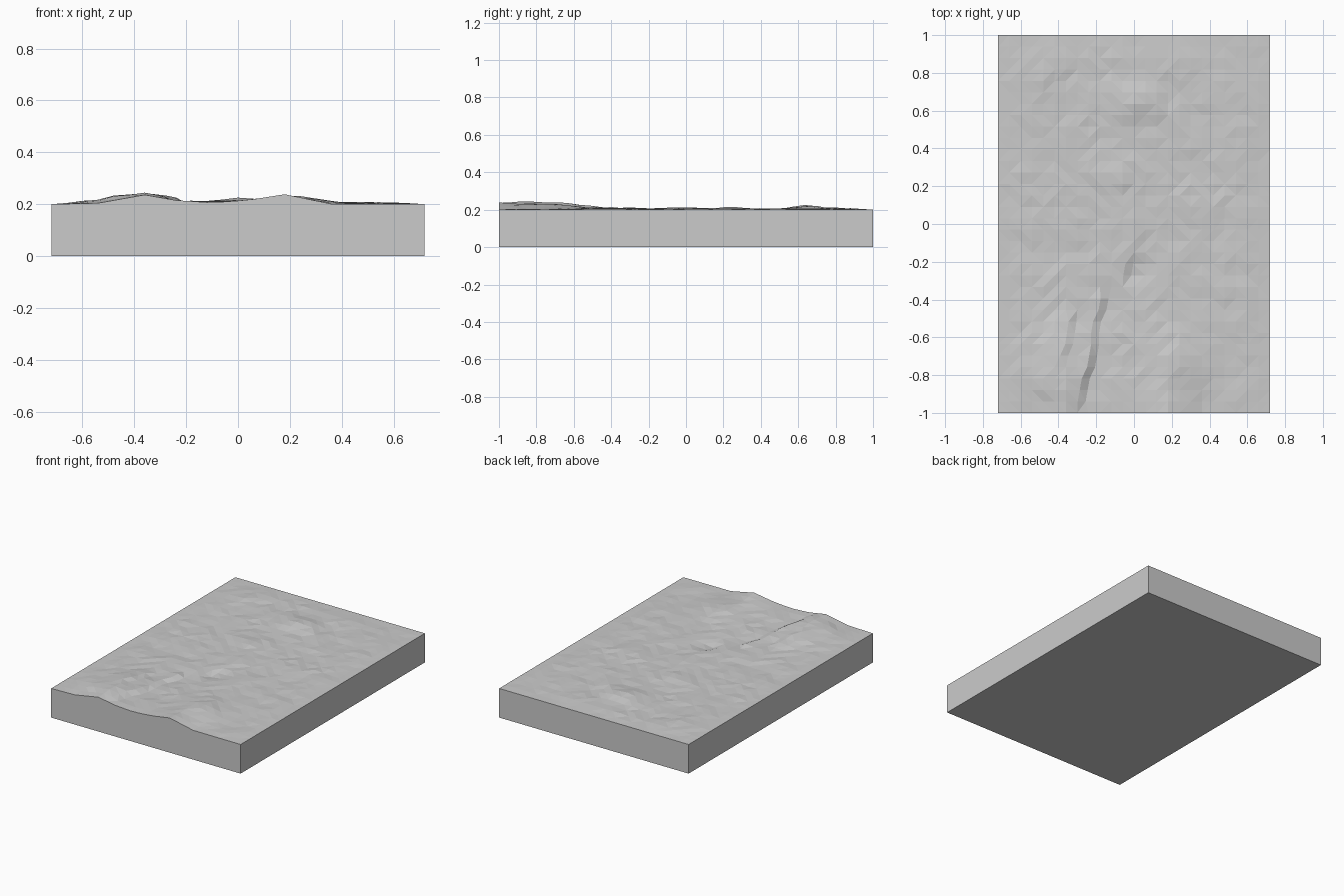
import bpy
import bmesh
import math
import random
from mathutils import Vector, noise

cube = bpy.data.objects.get("Cube")
if cube:
    bpy.data.objects.remove(cube, do_unlink=True)

random.seed(4)
HALF_X, HALF_Y, BASE = 0.72, 1.0, 0.2
CELLS_X, CELLS_Y = 24, 33

# Skyline along the front edge: x, rise above the slab
SKYLINE = [(-0.72, 0), (-0.54, 0.004), (-0.36, 0.036), (-0.24, 0.015),
           (-0.1, 0.006), (0.04, 0.016), (0.18, 0.038), (0.36, 0.001), (0.72, 0)]

# Hills and hollows: x, y, x radius, y radius, rise
HILLS = [(-0.42, -0.75, 0.14, 0.24, 0.022), (0.0, 0.64, 0.1, 0.08, 0.02),
         (0.1, 0.66, 0.06, 0.1, 0.01), (-0.1, 0.22, 0.08, 0.08, 0.008),
         (-0.5, 0.76, 0.07, 0.08, 0.008), (0.0, 0.05, 0.06, 0.12, 0.009),
         (0.0, -0.29, 0.06, 0.06, -0.012), (0.26, -0.72, 0.1, 0.16, 0.012)]

# Short cliffs dropping to the right: start x, start y, end x, end y, drop
CLIFFS = [(-0.28, -0.94, -0.21, -0.66, 0.02), (-0.21, -0.6, -0.16, -0.4, 0.016),
          (-0.36, -0.69, -0.32, -0.5, 0.01), (-0.04, -0.28, -0.02, -0.2, 0.01)]


def skyline(x):
    for (x0, z0), (x1, z1) in zip(SKYLINE, SKYLINE[1:]):
        if x <= x1:
            return z0 + (z1 - z0) * (x - x0) / (x1 - x0)
    return 0


def cliff_offset(x, y, cliff):
    x0, y0, x1, y1, _ = cliff
    if y0 - 0.03 < y < y1 + 0.03:
        return x - (x0 + (x1 - x0) * (y - y0) / (y1 - y0))
    return None


def rise(x, y):
    # Rolling ground
    z = 0.004 + 0.005 * noise.noise(Vector((x * 5, y * 5, 2)))
    z += random.uniform(-0.003, 0.003)
    for hx, hy, rx, ry, h in HILLS:
        z += h * math.exp(-((x - hx) / rx) ** 2 - ((y - hy) / ry) ** 2)
    # Ridges running back from the front edge
    z += 0.75 * skyline(x) * math.exp(-((y + HALF_Y) / 0.4) ** 2)
    for cliff in CLIFFS:
        d = cliff_offset(x, y, cliff)
        if d is not None and abs(d) < 0.15:
            z += math.copysign(cliff[4] / 2, -d) * (1 - abs(d) / 0.15)
    # Level out at the sides and back, and meet the skyline in front
    edge = min(HALF_X - abs(x), HALF_Y - y)
    z *= min(1, max(0, edge / 0.12))
    blend = min(1, max(0, (y + HALF_Y) / 0.12))
    return skyline(x) * (1 - blend) + z * blend


# Terrain surface
bm = bmesh.new()
bmesh.ops.create_grid(bm, x_segments=CELLS_X, y_segments=CELLS_Y, size=1)
for v in bm.verts:
    v.co.x *= HALF_X
    x, y = v.co.x, v.co.y
    # Draw columns in against each cliff so that its face is steep
    for cliff in CLIFFS:
        d = cliff_offset(x, y, cliff)
        if d is not None and abs(d) < 0.06:
            v.co.x = x - d + math.copysign(0.012 + abs(d) * 0.3, d)
    v.co.z = BASE + rise(v.co.x, y)

# Vertical sides and flat underside
border = [e for e in bm.edges if e.is_boundary]
skirt = bmesh.ops.extrude_edge_only(bm, edges=border)["geom"]
for v in (g for g in skirt if isinstance(g, bmesh.types.BMVert)):
    v.co.z = 0
rim = [e for e in bm.edges if e.is_boundary]
bmesh.ops.contextual_create(bm, geom=rim)
bmesh.ops.triangulate(bm, faces=[f for f in bm.faces if len(f.verts) == 4])
bmesh.ops.recalc_face_normals(bm, faces=bm.faces)

mesh = bpy.data.meshes.new("terrain_slab")
bm.to_mesh(mesh)
bm.free()
slab = bpy.data.objects.new("terrain_slab", mesh)
bpy.context.collection.objects.link(slab)

# Plain grey stone
grey = bpy.data.materials.new("light_grey")
grey.use_nodes = True
color = (0.6, 0.6, 0.6, 1)
grey.diffuse_color = color
grey.node_tree.nodes["Principled BSDF"].inputs["Base Color"].default_value = color
mesh.materials.append(grey)
